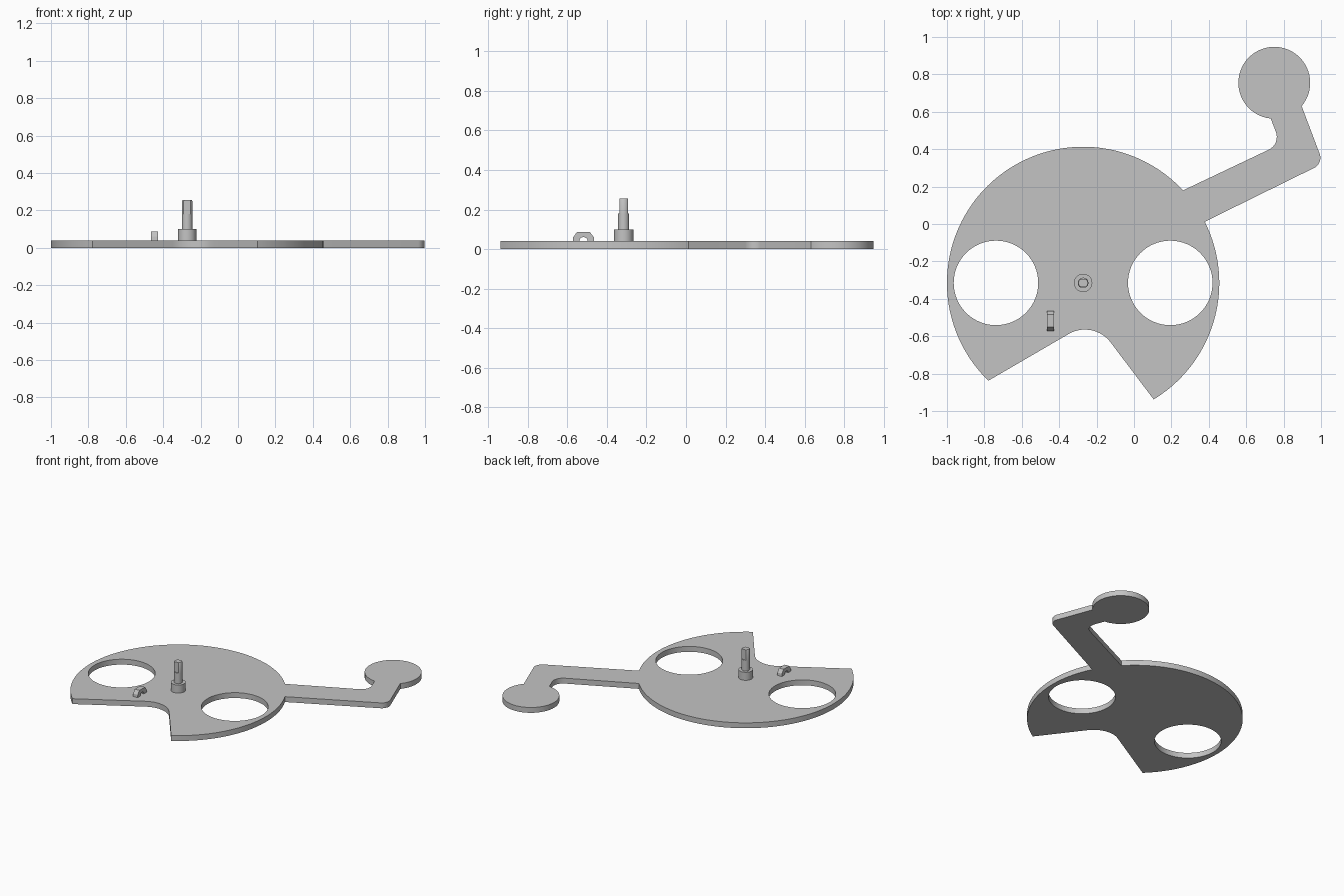
import bpy, bmesh
from math import radians, cos, sin, pi
from mathutils import Vector

if "Cube" in bpy.data.objects:
    bpy.data.objects.remove(bpy.data.objects["Cube"])

grey = bpy.data.materials.new("plain grey")
grey.use_nodes = True
colour = (0.55, 0.55, 0.55, 1)
grey.diffuse_color = colour
grey.node_tree.nodes["Principled BSDF"].inputs["Base Color"].default_value = colour

THICK = 0.04
HUB = Vector((-0.272, -0.315))
DISC_R = 0.728


def finish(name, bm):
    """Turn a bmesh into a smooth-shaded object with sharp edges kept."""
    bmesh.ops.recalc_face_normals(bm, faces=bm.faces)
    mesh = bpy.data.meshes.new(name)
    bm.to_mesh(mesh)
    bm.free()
    mesh.materials.append(grey)
    obj = bpy.data.objects.new(name, mesh)
    bpy.context.collection.objects.link(obj)
    bpy.ops.object.select_all(action="DESELECT")
    obj.select_set(True)
    bpy.context.view_layer.objects.active = obj
    bpy.ops.object.shade_smooth_by_angle(angle=radians(30))
    return obj


def arc(centre, r, start, end, n):
    """Points on an arc, angles in degrees."""
    angles = [radians(start + (end - start) * i / n) for i in range(n + 1)]
    return [Vector((centre[0] + r * cos(a), centre[1] + r * sin(a))) for a in angles]


def fillet(before, corner, after, r, n=12):
    """Points rounding a corner between two straight edges."""
    corner = Vector(corner)
    u = (before - corner).normalized()
    v = (after - corner).normalized()
    half = u.angle(v) / 2
    centre = corner + (u + v).normalized() * r / sin(half)
    p = corner + u * (r * cos(half) / sin(half)) - centre
    q = corner + v * (r * cos(half) / sin(half)) - centre
    return [centre + p.lerp(q, i / n).normalized() * r for i in range(n + 1)]


def add_loop(bm, points):
    verts = [bm.verts.new((p[0], p[1], 0)) for p in points]
    return [bm.edges.new((a, b)) for a, b in zip(verts, verts[1:] + verts[:1])]


def lathe(name, profile, sides):
    """Stack of rings (radius, height) around the hub axis, capped."""
    bm = bmesh.new()
    rings = [[bm.verts.new((p.x, p.y, z)) for p in arc(HUB, r, 0, 360, sides)[:-1]]
             for r, z in profile]
    for low, high in zip(rings, rings[1:]):
        for i in range(sides):
            j = (i + 1) % sides
            bm.faces.new((low[i], low[j], high[j], high[i]))
    bm.faces.new(rings[0])
    bm.faces.new(rings[-1])
    return bm


# Plate: notched disc, bent arm and round end as one outline
right_rim = arc(HUB, DISC_R, -58.8, 26.7, 40)
arm_end = arc((0.75, 0.755), 0.192, -40.4, 264.4, 64)
left_rim = arc(HUB, DISC_R, 42.8, 225.9, 80)
outline = (right_rim
           + fillet(right_rim[-1], (1.012, 0.324), arm_end[0], 0.06)
           + arm_end
           + fillet(arm_end[-1], (0.783, 0.427), left_rim[0], 0.075)
           + left_rim
           + fillet(left_rim[-1], (-0.217, -0.511), right_rim[0], 0.172))

bm = bmesh.new()
edges = add_loop(bm, outline)
for side in (-1, 1):
    edges += add_loop(bm, arc(HUB + Vector((side * 0.466, 0)), 0.226, 0, 360, 64)[:-1])
bmesh.ops.triangle_fill(bm, use_beauty=True, edges=edges, normal=(0, 0, 1))
top = bmesh.ops.extrude_face_region(bm, geom=bm.faces[:])
bmesh.ops.translate(bm, vec=(0, 0, THICK),
                    verts=[g for g in top["geom"] if isinstance(g, bmesh.types.BMVert)])
finish("plate", bm)

# Hub collar
finish("collar", lathe("collar", [(0.049, THICK - 0.005), (0.049, 0.1)], 48))

# Shaft lower part, then a tip with two flats facing front and back
finish("shaft", lathe("shaft", [(0.028, 0.09), (0.028, 0.18)], 32))
bm = lathe("shaft_tip", [(0.028, 0.17), (0.028, 0.25), (0.025, 0.256)], 32)
for side in (-1, 1):
    bmesh.ops.bisect_plane(bm, geom=bm.verts[:] + bm.edges[:] + bm.faces[:],
                           plane_co=(HUB.x, HUB.y + side * 0.021, 0),
                           plane_no=(0, side, 0), clear_outer=True)
    bmesh.ops.holes_fill(bm, edges=[e for e in bm.edges if e.is_boundary])
finish("shaft_tip", bm)

# Small arched loop beside the hub
outer = [(0.054, 0), (0.052, 0.02), (0.033, 0.046)]
outer += [(-y, z) for y, z in reversed(outer)]
inner = arc((0, 0), 0.021, 180, 0, 12)
bm = bmesh.new()
verts = [bm.verts.new((-0.465, -0.518 + p[0], THICK + p[1])) for p in outer + inner]
face = bm.faces.new(verts)
side = bmesh.ops.extrude_face_region(bm, geom=[face])
bmesh.ops.translate(bm, vec=(0.038, 0, 0),
                    verts=[g for g in side["geom"] if isinstance(g, bmesh.types.BMVert)])
finish("arched_loop", bm)
